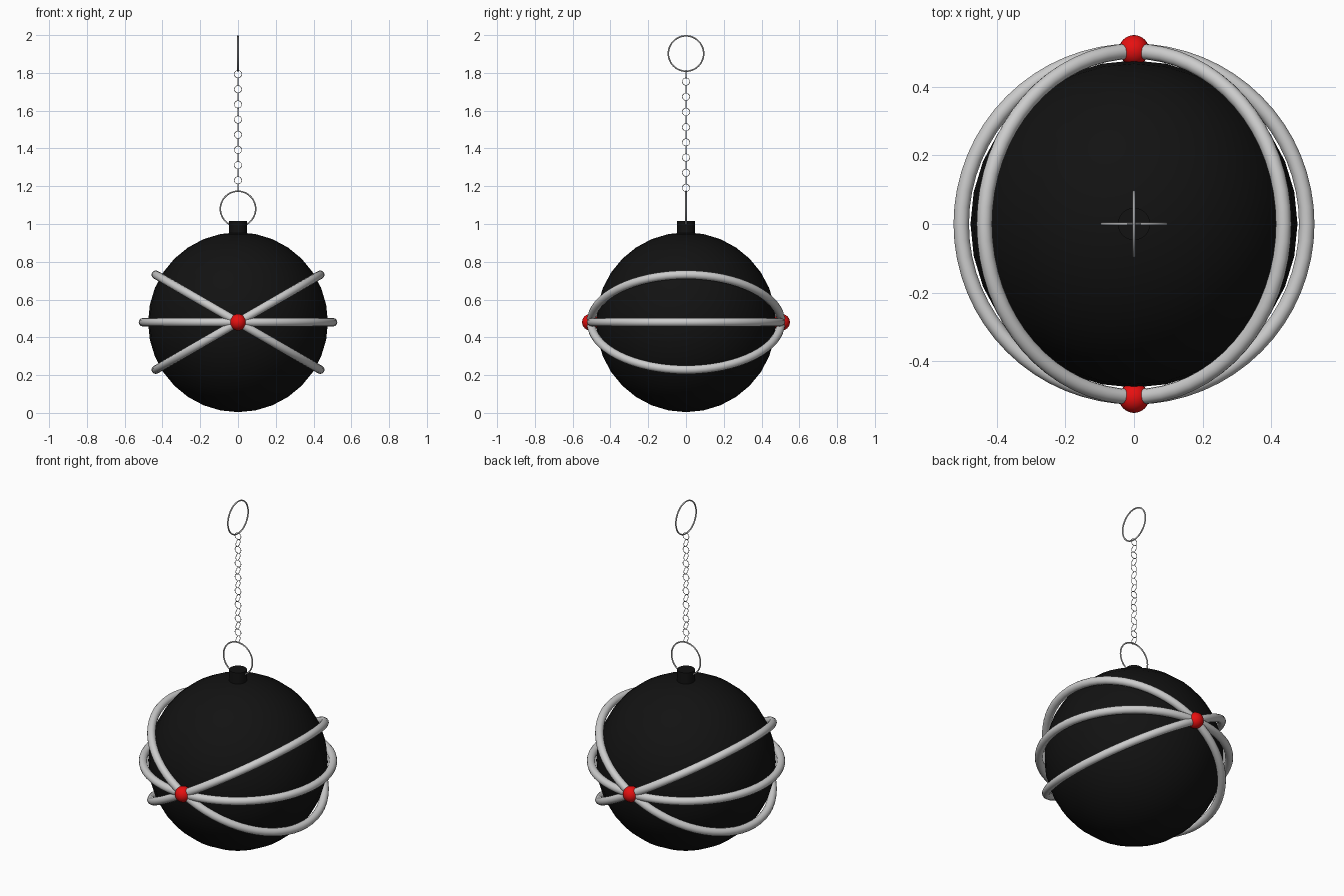
import bpy
from math import radians

if "Cube" in bpy.data.objects:
    bpy.data.objects.remove(bpy.data.objects["Cube"])

CZ = 0.48  # ball centre height


def material(name, rgb):
    m = bpy.data.materials.new(name)
    m.diffuse_color = (*rgb, 1)
    m.use_nodes = True
    m.node_tree.nodes["Principled BSDF"].inputs["Base Color"].default_value = m.diffuse_color
    return m


black = material("black", (0.006, 0.006, 0.006))
red = material("red", (0.8, 0.005, 0.005))


def finish(name, mat=None):
    ob = bpy.context.object
    ob.name = name
    if mat:
        ob.data.materials.append(mat)
    bpy.ops.object.shade_smooth_by_angle(angle=radians(40))
    return ob


def ball(name, r, loc, mat, seg=32, rings=16):
    bpy.ops.mesh.primitive_uv_sphere_add(segments=seg, ring_count=rings, radius=r, location=loc)
    return finish(name, mat)


def ring(name, major, minor, z, rot, seg=48, sides=12):
    bpy.ops.mesh.primitive_torus_add(major_segments=seg, minor_segments=sides,
                                     major_radius=major, minor_radius=minor,
                                     location=(0, 0, z), rotation=[radians(a) for a in rot])
    return finish(name)


FACE_FRONT = (90, 0, 0)  # ring lying in the xz plane
FACE_SIDE = (0, 90, 0)   # ring lying in the yz plane

# Body and cap
ball("body", 0.476, (0, 0, CZ), black)
bpy.ops.mesh.primitive_cylinder_add(vertices=32, radius=0.047, depth=0.1, location=(0, 0, 0.966))
finish("cap", black)

# Three hoops crossing at the front and back, joined by red beads
for i, tilt in enumerate((-30, 0, 30)):
    ring(f"hoop_{i}", 0.503, 0.0225, CZ, (0, tilt, 0), 64)
for name, y in (("front_bead", -0.506), ("back_bead", 0.506)):
    ball(name, 0.044, (0, y, CZ), red)

# Hanger rings
ring("lower_ring", 0.0935, 0.004, 1.08, FACE_FRONT)
ring("upper_ring", 0.0935, 0.004, 1.9025, FACE_SIDE)

# Chain of alternating round links
for i in range(16):
    ring(f"chain_link_{i}", 0.0195, 0.0016, 1.191 + 0.0402 * i,
         FACE_FRONT if i % 2 else FACE_SIDE, 24, 8)
